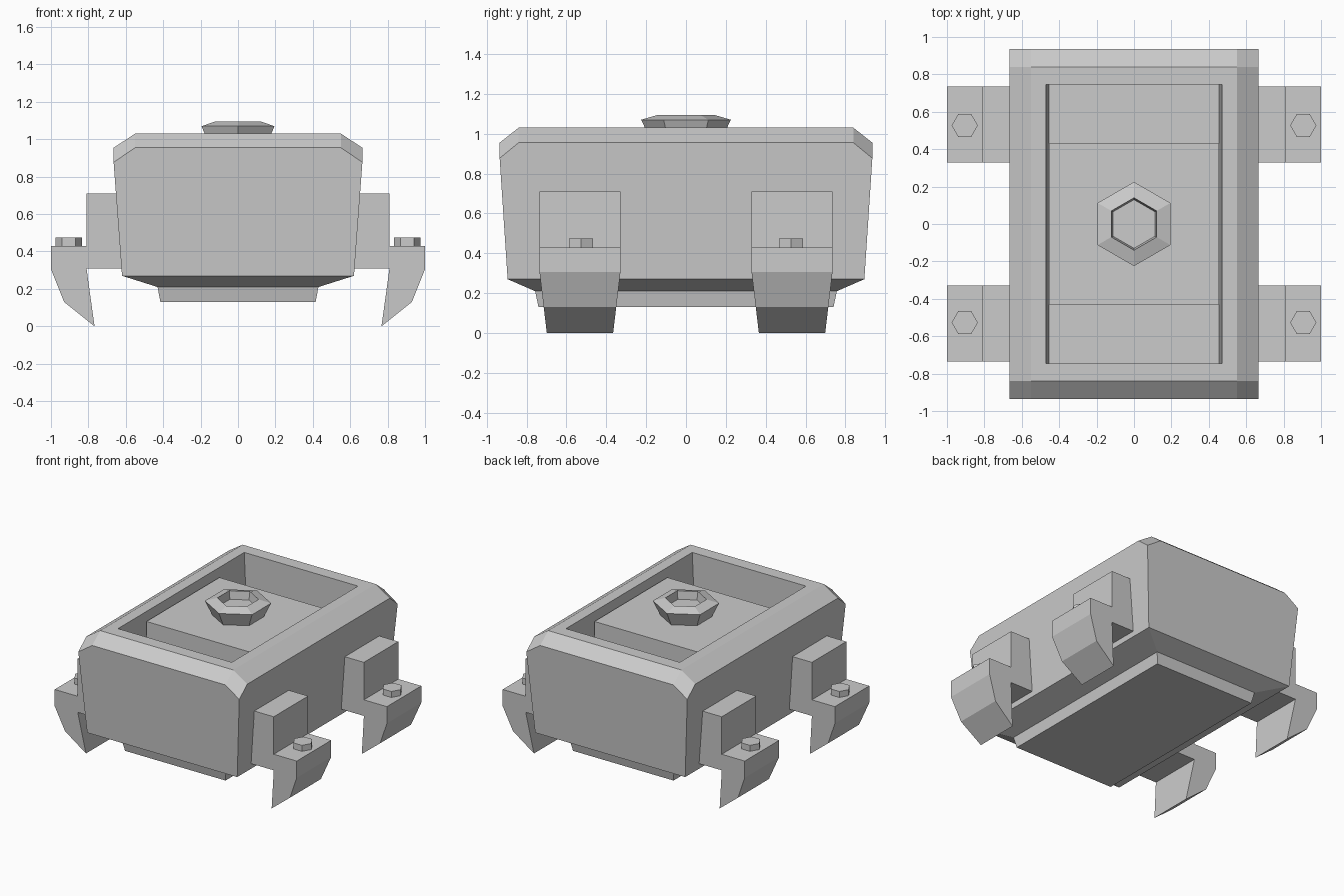
import bpy, bmesh, math
from itertools import product

if "Cube" in bpy.data.objects:
    bpy.data.objects.remove(bpy.data.objects["Cube"], do_unlink=True)

grey = bpy.data.materials.new("plain_grey")
grey.use_nodes = True
colour = (0.6, 0.6, 0.6, 1)
grey.diffuse_color = colour
grey.node_tree.nodes["Principled BSDF"].inputs["Base Color"].default_value = colour


def finish(name, bm):
    bmesh.ops.recalc_face_normals(bm, faces=bm.faces)
    mesh = bpy.data.meshes.new(name)
    bm.to_mesh(mesh)
    bm.free()
    mesh.materials.append(grey)
    obj = bpy.data.objects.new(name, mesh)
    bpy.context.collection.objects.link(obj)
    return obj


def loft(name, rings):
    """Closed skin through rings of equal point count, capped at both ends."""
    bm = bmesh.new()
    loops = [[bm.verts.new(p) for p in ring] for ring in rings]
    for a, b in zip(loops, loops[1:]):
        for i in range(len(a)):
            j = (i + 1) % len(a)
            bm.faces.new((a[i], a[j], b[j], b[i]))
    bm.faces.new(loops[0][::-1])
    bm.faces.new(loops[-1])
    return finish(name, bm)


def rect(x, y, z):
    return [(-x, -y, z), (x, -y, z), (x, y, z), (-x, y, z)]


def hexagon(r, z, cx=0, cy=0, turn=0):
    return [(cx + r * math.cos(turn + k * math.pi / 3),
             cy + r * math.sin(turn + k * math.pi / 3), z) for k in range(6)]


# Main body: chamfered hull with a rectangular recess in the top
bm = bmesh.new()
corner = [(0.43, 0.757, 0.21), (0.62, 0.895, 0.27), (0.665, 0.935, 0.877),
          (0.55, 0.935, 0.955), (0.665, 0.84, 0.955), (0.55, 0.84, 1.03)]
for sx, sy in product((-1, 1), repeat=2):
    for x, y, z in corner:
        bm.verts.new((sx * x, sy * y, z))
bmesh.ops.convex_hull(bm, input=bm.verts[:])
bmesh.ops.dissolve_limit(bm, angle_limit=math.radians(6),
                         verts=bm.verts[:], edges=bm.edges[:])
top = max(bm.faces, key=lambda f: f.calc_center_median().z)
for x, y, z in ((0.47, 0.745, 1.03), (0.455, 0.745, 0.7)):
    bmesh.ops.inset_individual(bm, faces=[top], thickness=0.01)
    for v in top.verts:
        v.co = (math.copysign(x, v.co.x), math.copysign(y, v.co.y), z)
finish("body_shell", bm)

# Underside plate and raised block inside the recess
loft("bottom_plate", [rect(0.415, 0.74, 0.13), rect(0.43, 0.757, 0.21)])
loft("inner_block", [rect(0.455, 0.43, 0.69), rect(0.455, 0.43, 0.967)])

# Hollow six-sided cap on the block
cap = [(0.175, 0.965), (0.225, 1.07), (0.14, 1.095), (0.13, 1.035)]
loft("top_cap", [hexagon(r, z, turn=math.pi / 6) for r, z in cap])

# Four stepped claw legs, each with a bolt
claw = [(0.58, 0.71), (0.81, 0.71), (0.81, 0.43), (1.0, 0.43), (1.0, 0.305),
        (0.93, 0.13), (0.767, 0.0), (0.81, 0.31), (0.58, 0.31)]


def half_width(z):
    return 0.203 - 0.12 * max(0, 0.305 - z)


for sx, sy in product((-1, 1), repeat=2):
    place = ("front" if sy < 0 else "back") + ("_left" if sx > 0 else "_right")
    loft(place + "_leg", [[(sx * x, sy * 0.532 + side * half_width(z), z)
                           for x, z in claw] for side in (-1, 1)])
    loft(place + "_bolt", [hexagon(0.07, z, sx * 0.905, sy * 0.527)
                           for z in (0.42, 0.475)])
